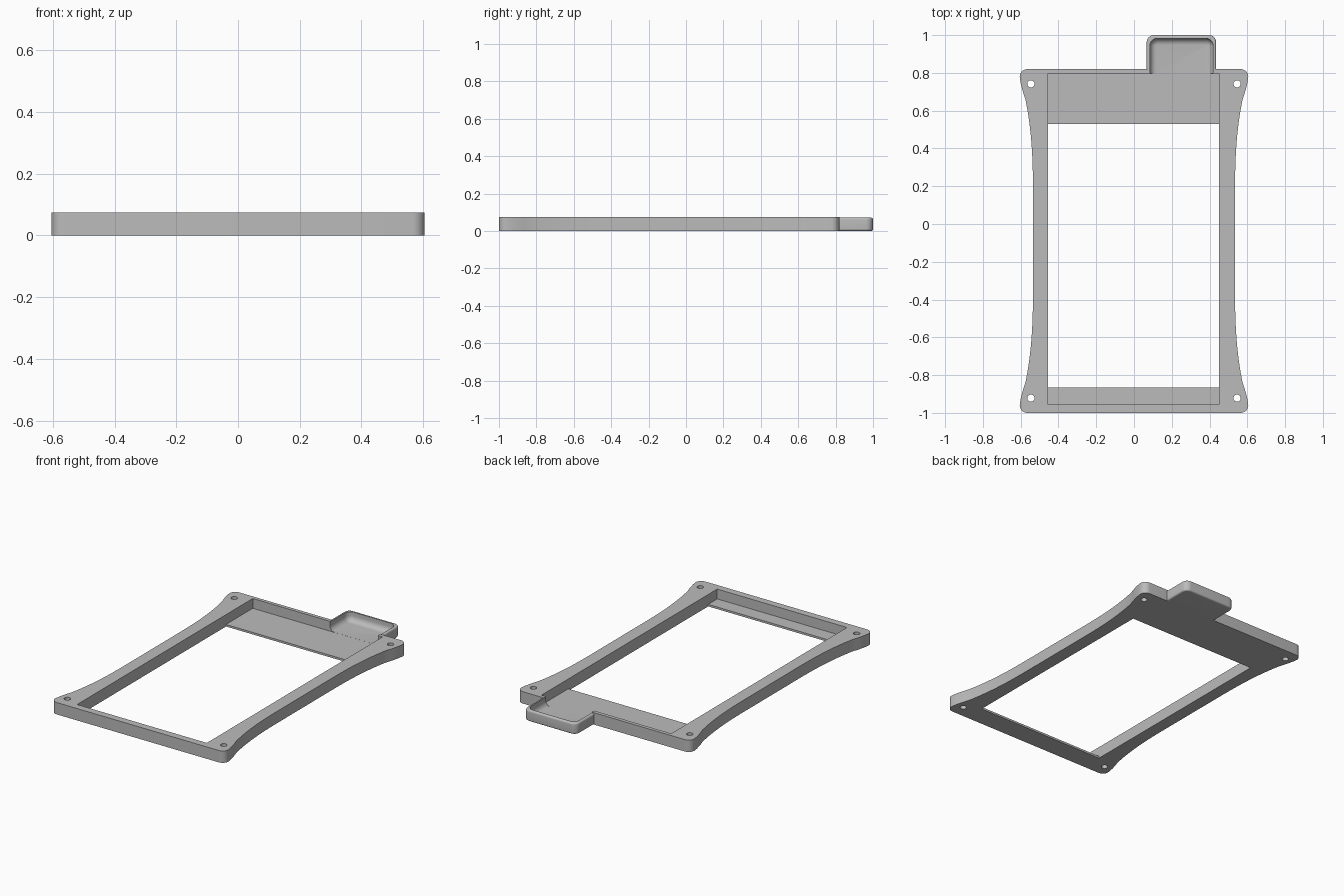
import bpy, bmesh, math
from mathutils import Vector

cube = bpy.data.objects.get("Cube")
if cube:
    bpy.data.objects.remove(cube, do_unlink=True)

HEIGHT = 0.075      # frame thickness
FLOOR = 0.013       # ledge thickness
MID_Y = -0.09       # middle of the frame without the tab
HALF = 0.91         # half length of the frame

gray = bpy.data.materials.new("plain gray")
gray.use_nodes = True
gray.diffuse_color = (0.5, 0.5, 0.5, 1)
gray.node_tree.nodes["Principled BSDF"].inputs["Base Color"].default_value = (0.5, 0.5, 0.5, 1)


def prism(name, outline, direction, round_ends=(), radius=0.0):
    """Extrude a closed outline; round the rim at the chosen heights."""
    bm = bmesh.new()
    base = bm.faces.new([bm.verts.new(p) for p in outline])
    ext = bmesh.ops.extrude_face_region(bm, geom=[base], use_keep_orig=True)
    moved = [g for g in ext["geom"] if isinstance(g, bmesh.types.BMVert)]
    bmesh.ops.translate(bm, verts=moved, vec=Vector(direction))
    bmesh.ops.recalc_face_normals(bm, faces=bm.faces)
    for z in round_ends:
        rim = [e for e in bm.edges if all(abs(v.co.z - z) < 1e-5 for v in e.verts)]
        bmesh.ops.bevel(bm, geom=rim, offset=radius, segments=6, profile=0.5, affect='EDGES')
    bmesh.ops.recalc_face_normals(bm, faces=bm.faces)
    mesh = bpy.data.meshes.new(name)
    bm.to_mesh(mesh)
    bm.free()
    mesh.materials.append(gray)
    obj = bpy.data.objects.new(name, mesh)
    bpy.context.collection.objects.link(obj)
    return obj


def arc(cx, cy, r, start, end, steps):
    angles = [math.radians(start + (end - start) * i / steps) for i in range(steps + 1)]
    return [(cx + r * math.cos(a), cy + r * math.sin(a)) for a in angles]


def tab_outline(x0, x1, y0, y1, r, z):
    """Rectangle with its two rear corners rounded."""
    pts = [(x0, y0), (x1, y0)]
    pts += arc(x1 - r, y1 - r, r, 0, 90, 8) + arc(x0 + r, y1 - r, r, 90, 180, 8)
    return [(x, y, z) for x, y in pts]


def combine(target, other, operation):
    mod = target.modifiers.new(operation.lower(), 'BOOLEAN')
    mod.operation = operation
    mod.solver = 'EXACT'
    mod.object = other
    bpy.context.view_layer.objects.active = target
    bpy.ops.object.modifier_apply(modifier=mod.name)
    bpy.data.objects.remove(other, do_unlink=True)


def waist(t):
    """Half width of the frame at distance t from its middle."""
    s = max(0.0, (t - 0.25) / 0.62)
    return 0.535 + 0.07 * (s ** 2.6 if s < 0.8 else 0.56 + (1 - 0.56) * (1 - ((1 - s) / 0.2) ** 1.4))


# Frame body: one quarter outline, mirrored to all four corners
R = 0.04
quarter = [(waist(t), t) for t in [0.25 + 0.62 * i / 20 for i in range(20)]]
quarter += arc(0.605 - R, HALF - R, R, 0, 90, 8)
right = [(x, -y) for x, y in reversed(quarter)] + quarter
loop = right + [(-x, y) for x, y in reversed(right)]
frame = prism("frame", [(x, y + MID_Y, 0) for x, y in loop], (0, 0, HEIGHT))

# Rear tab with softened rims
tab = prism("tab", tab_outline(0.067, 0.435, 0.805, 1.0, 0.038, 0),
            (0, 0, 0.071), (0, 0.071), 0.011)
combine(frame, tab, 'UNION')

# Stepped opening: through window with a ledge at the front and rear
step = [(-0.865, -0.1), (0.53, -0.1), (0.53, FLOOR), (0.797, FLOOR),
        (0.797, 0.2), (-0.955, 0.2), (-0.955, FLOOR), (-0.865, FLOOR)]
opening = prism("opening_cutter", [(-0.455, y, z) for y, z in step], (0.906, 0, 0))
combine(frame, opening, 'DIFFERENCE')

# Scooped pocket in the tab, open towards the frame
low = FLOOR + 0.0004
pocket = prism("pocket_cutter", tab_outline(0.084, 0.419, 0.74, 0.983, 0.04, low),
               (0, 0, 0.2), (low,), 0.035)
combine(frame, pocket, 'DIFFERENCE')

# Corner screw holes
for sx in (-1, 1):
    for sy in (-1, 1):
        ring = arc(sx * 0.546, MID_Y + sy * 0.832, 0.019, 0, 360, 24)[:-1]
        hole = prism("hole_cutter", [(x, y, -0.1) for x, y in ring], (0, 0, 0.4))
        combine(frame, hole, 'DIFFERENCE')

# Smooth curves, keep crisp edges
bpy.ops.object.select_all(action='DESELECT')
frame.select_set(True)
bpy.context.view_layer.objects.active = frame
bpy.ops.object.shade_smooth_by_angle(angle=math.radians(30))
